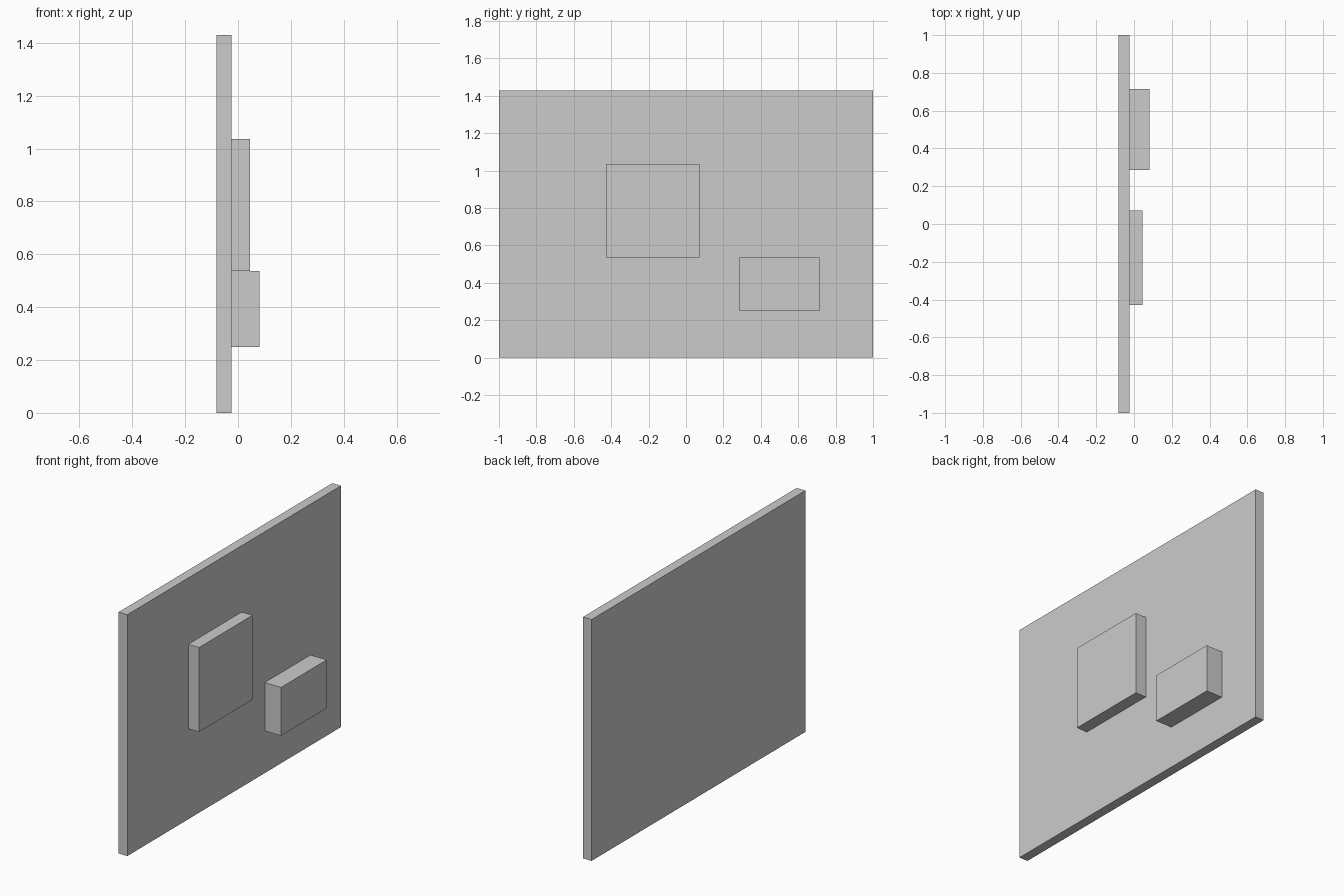
import bpy

# Remove the default cube
cube = bpy.data.objects.get("Cube")
if cube:
    bpy.data.objects.remove(cube, do_unlink=True)

# Plain grey finish
GREY = (0.6, 0.6, 0.6, 1.0)
grey = bpy.data.materials.new("plain_grey")
grey.use_nodes = True
grey.diffuse_color = GREY
grey.node_tree.nodes["Principled BSDF"].inputs["Base Color"].default_value = GREY


def box(name, low, high):
    """Add an axis-aligned box spanning two opposite corners."""
    centre = [(a + b) / 2 for a, b in zip(low, high)]
    bpy.ops.mesh.primitive_cube_add(size=1, location=centre)
    obj = bpy.context.object
    obj.name = name
    obj.scale = [b - a for a, b in zip(low, high)]
    bpy.ops.object.transform_apply(location=False, rotation=False, scale=True)
    obj.data.materials.append(grey)
    return obj


BACK = -0.082
FACE = -0.025  # mounting face of the panel

# Upright panel
box("back_panel", (BACK, -1, 0), (FACE, 1, 1.429))

# Raised blocks on the panel face
box("square_block", (FACE, -0.429, 0.536), (0.046, 0.071, 1.036))
box("low_block", (FACE, 0.286, 0.25), (0.082, 0.714, 0.536))
